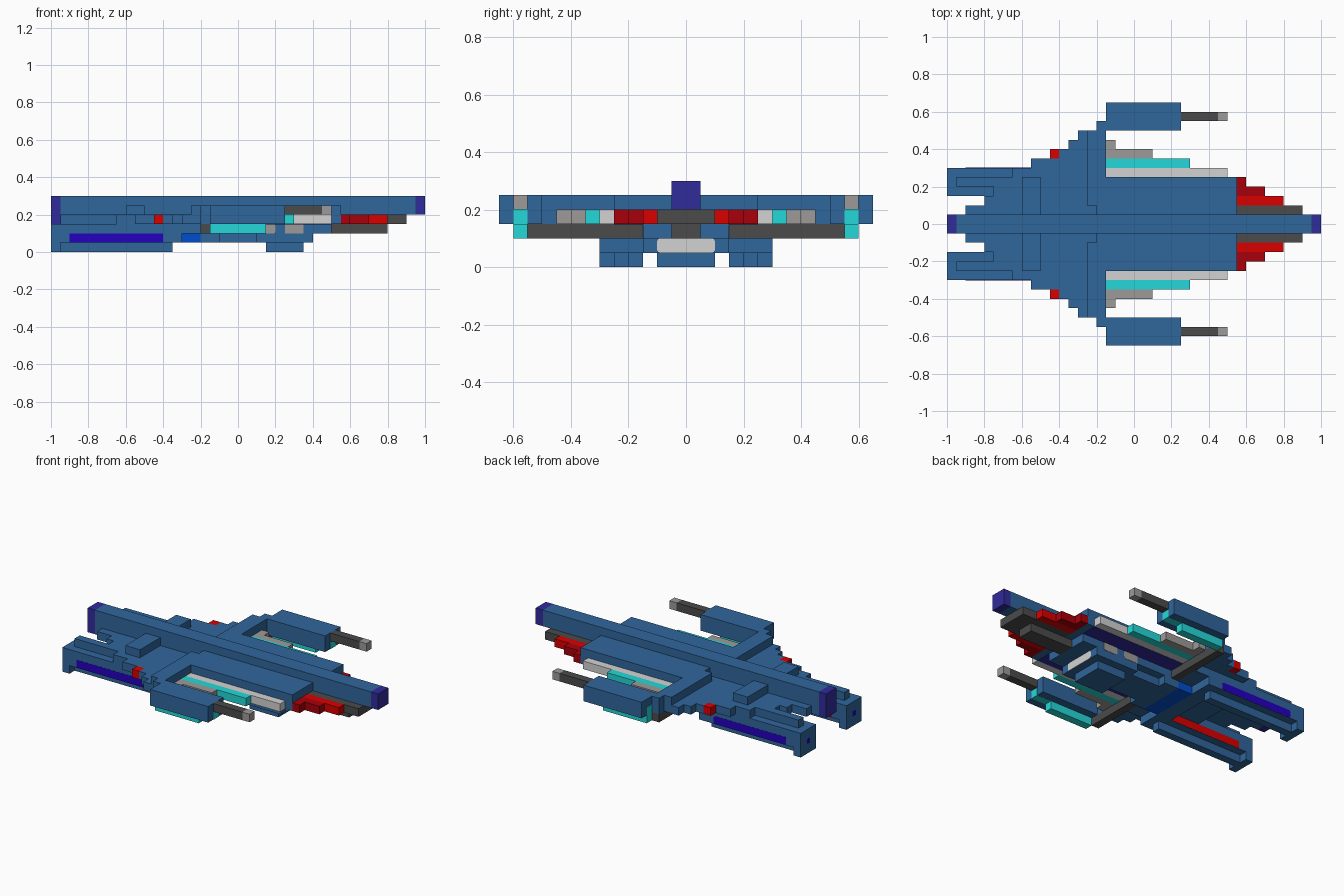
import bpy
import bmesh

cube = bpy.data.objects.get("Cube")
if cube:
    bpy.data.objects.remove(cube, do_unlink=True)


def material(name, rgb):
    m = bpy.data.materials.new(name)
    m.use_nodes = True
    m.diffuse_color = (*rgb, 1)
    m.node_tree.nodes["Principled BSDF"].inputs["Base Color"].default_value = (*rgb, 1)
    return m


BLUE = material("hull blue", (0.030, 0.133, 0.332))
DARK = material("dark grey", (0.07, 0.07, 0.07))
GREY = material("mid grey", (0.34, 0.33, 0.32))
LIGHT = material("light grey", (0.65, 0.65, 0.65))
TEAL = material("teal", (0.018, 0.69, 0.69))
RED = material("red", (0.70, 0.0, 0.0))
MAROON = material("dark red", (0.40, 0.0, 0.003))
INDIGO = material("indigo", (0.03, 0.025, 0.33))
VIOLET = material("violet", (0.018, 0.0, 0.52))
AZURE = material("bright blue", (0.0, 0.075, 0.62))


def finish(name, bm, mat):
    bmesh.ops.recalc_face_normals(bm, faces=bm.faces)
    me = bpy.data.meshes.new(name)
    bm.to_mesh(me)
    bm.free()
    me.materials.append(mat)
    ob = bpy.data.objects.new(name, me)
    bpy.context.collection.objects.link(ob)
    return ob


def blocks(name, mat, *boxes, mirror=True, round_axis=None):
    """Boxes given as (x0, x1, y0, y1, z0, z1), mirrored across y = 0.
    round_axis bevels the edges running along that axis."""
    bm = bmesh.new()
    for x0, x1, y0, y1, z0, z1 in boxes:
        for s in ((1, -1) if mirror else (1,)):
            r = bmesh.ops.create_cube(bm, size=1)
            for v in r["verts"]:
                v.co.x = x0 if v.co.x < 0 else x1
                v.co.y = s * (y0 if v.co.y < 0 else y1)
                v.co.z = z0 if v.co.z < 0 else z1
    if round_axis is not None:
        edges = [e for e in bm.edges
                 if all(abs(e.verts[0].co[a] - e.verts[1].co[a]) < 1e-6
                        for a in range(3) if a != round_axis)]
        bmesh.ops.bevel(bm, geom=edges, offset=0.01, segments=2, profile=0.5, affect="EDGES")
    return finish(name, bm, mat)


def stepped_slab(name, mat, steps, x_end, z0, z1):
    """Symmetric stepped outline: each step is (start x, half width)."""
    half = []
    for i, (x, w) in enumerate(steps):
        nxt = steps[i + 1][0] if i + 1 < len(steps) else x_end
        half += [(x, w), (nxt, w)]
    outline = half + [(x, -y) for x, y in reversed(half)]
    bm = bmesh.new()
    face = bm.faces.new([bm.verts.new((x, y, z0)) for x, y in outline])
    r = bmesh.ops.extrude_face_region(bm, geom=[face])
    for v in r["geom"]:
        if isinstance(v, bmesh.types.BMVert):
            v.co.z = z1
    return finish(name, bm, mat)


# Main hull decks
stepped_slab("main_deck", BLUE,
             [(-0.9, 0.1), (-0.8, 0.15), (-0.75, 0.2), (-0.65, 0.3), (-0.55, 0.35),
              (-0.4, 0.4), (-0.35, 0.45), (-0.3, 0.5), (-0.2, 0.55), (-0.15, 0.25)],
             0.55, 0.15, 0.2)
stepped_slab("upper_deck", BLUE, [(-0.2, 0.55), (-0.15, 0.25)], 0.55, 0.2, 0.25)
blocks("upper_deck_edge", BLUE, (-0.25, -0.2, 0.1, 0.5, 0.2, 0.25))
blocks("deck_hatch", BLUE, (-0.6, -0.5, 0.05, 0.25, 0.2, 0.25))

# Central spine with end caps
blocks("spine", BLUE, (-0.95, 0.95, -0.05, 0.05, 0.2, 0.3),
       (-0.95, -0.9, -0.05, 0.05, 0.15, 0.2), mirror=False)
blocks("spine_caps", INDIGO, (-1, -0.95, -0.05, 0.05, 0.15, 0.3),
       (0.95, 1, -0.05, 0.05, 0.2, 0.3), mirror=False)

# Belly
stepped_slab("belly_upper", BLUE, [(-0.6, 0.15)], 0.5, 0.1, 0.15)
stepped_slab("belly_front", BLUE, [(-0.4, 0.15)], -0.3, 0.05, 0.1)
stepped_slab("belly_light", AZURE, [(-0.3, 0.15)], -0.2, 0.05, 0.1)
stepped_slab("belly_lower", BLUE, [(-0.2, 0.15), (-0.1, 0.1), (0.1, 0.15)], 0.4, 0.05, 0.1)
blocks("belly_skid", BLUE, (0.15, 0.35, -0.1, 0.1, 0, 0.05), mirror=False)
blocks("belly_vents", GREY, (0.1, 0.2, 0.149, 0.152, 0.1, 0.15),
       (0.25, 0.35, 0.149, 0.152, 0.1, 0.15), round_axis=1)
blocks("belly_exhaust", LIGHT, (0.399, 0.402, -0.1, 0.1, 0.05, 0.1),
       mirror=False, round_axis=0)
blocks("under_strip", INDIGO, (-0.15, 0.5, 0.15, 0.25, 0.1485, 0.1505))

# Tail fins and keel
blocks("tail_core", DARK, (0.55, 0.9, -0.1, 0.1, 0.15, 0.2), mirror=False)
blocks("tail_keel", DARK, (0.5, 0.8, -0.05, 0.05, 0.1, 0.15), mirror=False)
blocks("tail_inner_fin", RED, (0.55, 0.8, 0.1, 0.15, 0.15, 0.2))
blocks("tail_outer_fin", MAROON, (0.55, 0.7, 0.15, 0.2, 0.15, 0.2),
       (0.55, 0.6, 0.2, 0.25, 0.15, 0.2))

# Stepped panels beside the hull
blocks("bay_inner_panel", LIGHT, (-0.15, 0.5, 0.25, 0.3, 0.15, 0.2))
blocks("bay_middle_panel", TEAL, (-0.15, 0.3, 0.3, 0.35, 0.15, 0.2))
blocks("bay_outer_panel", GREY, (-0.15, 0.1, 0.35, 0.4, 0.15, 0.2),
       (-0.15, -0.1, 0.4, 0.45, 0.15, 0.2))
blocks("wing_marker", RED, (-0.45, -0.4, 0.35, 0.4, 0.15, 0.2))
blocks("wing_strut", DARK, (-0.2, -0.15, 0.15, 0.55, 0.1, 0.15))
blocks("strut_fairing", BLUE, (-0.25, -0.2, 0.15, 0.3, 0.1, 0.15))

# Wing pods with barrels
blocks("pod", BLUE, (-0.15, 0.25, 0.5, 0.65, 0.15, 0.25))
blocks("pod_core", TEAL, (-0.151, 0.251, 0.55, 0.6, 0.149, 0.2))
blocks("pod_keel", TEAL, (-0.15, 0.15, 0.55, 0.6, 0.1, 0.149))
blocks("pod_barrel", DARK, (0.25, 0.45, 0.55, 0.6, 0.2, 0.25))
blocks("pod_barrel_tip", GREY, (0.45, 0.5, 0.55, 0.6, 0.2, 0.25))

# Nacelles
blocks("nacelle_body", BLUE, (-0.95, -0.3, 0.15, 0.3, 0.05, 0.15),
       (-0.3, -0.25, 0.15, 0.3, 0.1, 0.15))
blocks("nacelle_cap", BLUE, (-1, -0.95, 0.15, 0.3, 0, 0.15))
blocks("nacelle_ridge", BLUE, (-0.95, -0.65, 0.2, 0.25, 0.15, 0.2))
blocks("nacelle_keel", BLUE, (-0.95, -0.35, 0.2, 0.25, 0, 0.05))
blocks("nacelle_outer_strip", VIOLET, (-0.9, -0.4, 0.299, 0.301, 0.051, 0.099), round_axis=1)
blocks("nacelle_inner_strip", RED, (-0.9, -0.4, 0.149, 0.151, 0.051, 0.099), round_axis=1)
blocks("nacelle_port", VIOLET, (-1.001, -0.999, 0.21, 0.24, 0.06, 0.09))
